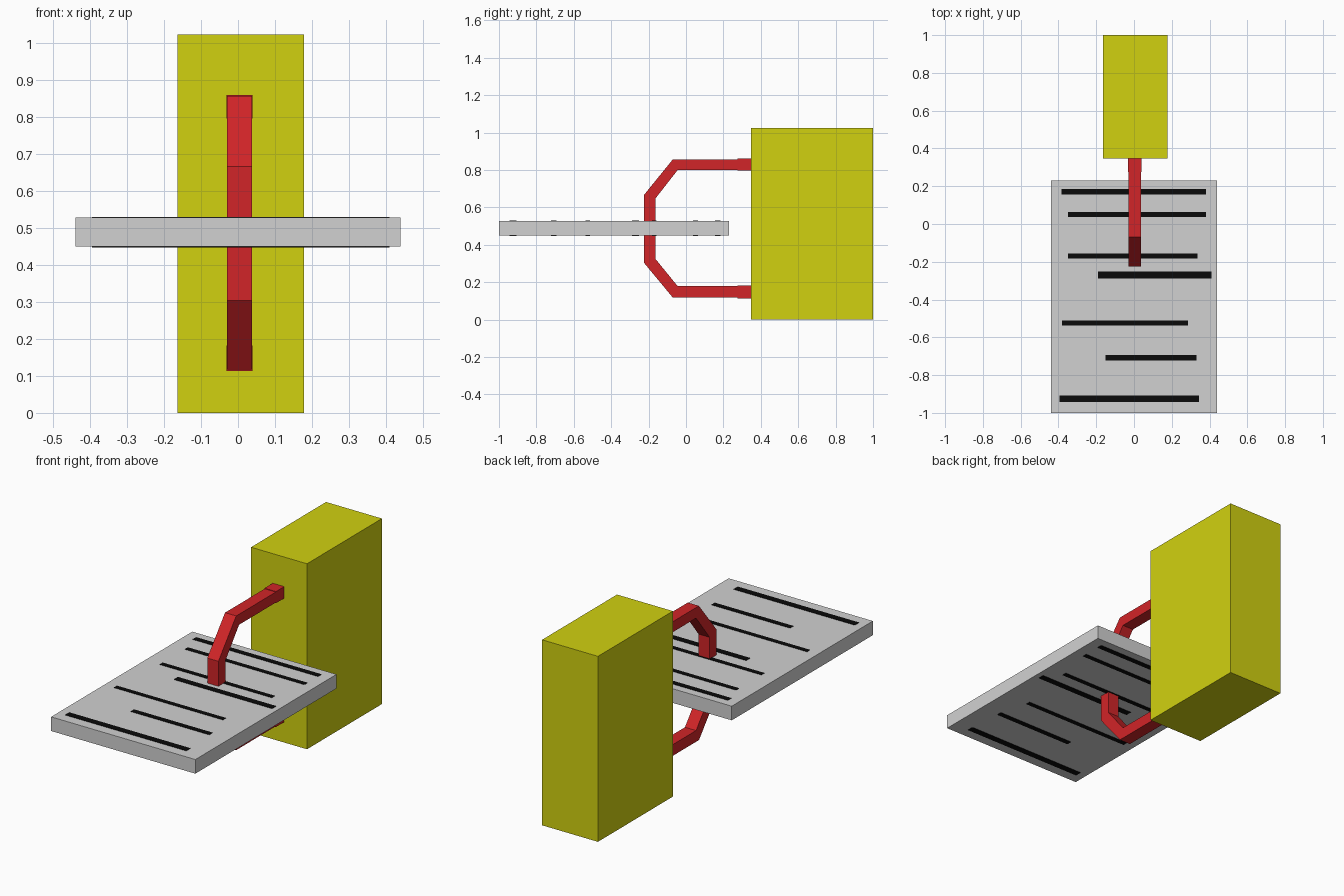
import bpy, bmesh

default = bpy.data.objects.get("Cube")
if default:
    bpy.data.objects.remove(default, do_unlink=True)


def material(name, rgb):
    m = bpy.data.materials.new(name)
    m.use_nodes = True
    m.diffuse_color = (*rgb, 1)
    m.node_tree.nodes["Principled BSDF"].inputs["Base Color"].default_value = (*rgb, 1)
    return m


YELLOW = material("yellow", (0.64, 0.64, 0.005))
RED = material("red", (0.64, 0.018, 0.021))
GREY = material("grey", (0.64, 0.64, 0.64))
BLACK = material("black", (0.003, 0.003, 0.003))


def finish(name, bm, mat):
    bmesh.ops.recalc_face_normals(bm, faces=bm.faces)
    mesh = bpy.data.meshes.new(name)
    bm.to_mesh(mesh)
    bm.free()
    mesh.materials.append(mat)
    obj = bpy.data.objects.new(name, mesh)
    bpy.context.collection.objects.link(obj)
    return obj


def box(name, xs, ys, zs, mat):
    bm = bmesh.new()
    bmesh.ops.create_cube(bm, size=1)
    for v in bm.verts:
        v.co = [(r[0] + r[1]) / 2 + c * (r[1] - r[0])
                for c, r in zip(v.co, (xs, ys, zs))]
    return finish(name, bm, mat)


# Tall body block
box("body", (-0.163, 0.178), (0.347, 1.0), (0.0, 1.023), YELLOW)

# Flat slab threaded on the loop
SLAB_Z = (0.45, 0.528)
box("slab", (-0.44, 0.44), (-1.0, 0.23), SLAB_Z, GREY)

# Faceted loop: outer and inner side outlines paired up, extruded across x
LOOP_X = (-0.03, 0.038)
outer = [(0.36, 0.857), (-0.07, 0.857), (-0.225, 0.666),
         (-0.225, 0.304), (-0.07, 0.117), (0.36, 0.117)]
inner = [(0.36, 0.799), (-0.045, 0.799), (-0.163, 0.648),
         (-0.163, 0.324), (-0.045, 0.179), (0.36, 0.179)]
bm = bmesh.new()
rings = []
for (oy, oz), (iy, iz) in zip(outer, inner):
    rings.append([bm.verts.new(p) for p in (
        (LOOP_X[0], oy, oz), (LOOP_X[1], oy, oz),
        (LOOP_X[1], iy, iz), (LOOP_X[0], iy, iz))])
for a, b in zip(rings, rings[1:]):
    for i in range(4):
        j = (i + 1) % 4
        bm.faces.new((a[i], a[j], b[j], b[i]))
bm.faces.new(rings[0])
bm.faces.new(rings[-1])
finish("loop", bm, RED)

# Slightly thicker ends where the loop enters the body
for name, zs in (("upper", (0.796, 0.86)), ("lower", (0.113, 0.182))):
    box(f"{name}_loop_end", (LOOP_X[0] - 0.001, LOOP_X[1] + 0.001),
        (0.275, 0.36), zs, RED)

# Dark lines on both faces of the slab: centre y, start x, end x, width
lines = [(0.17, -0.385, 0.38, 0.030), (0.05, -0.35, 0.38, 0.026),
         (-0.17, -0.35, 0.335, 0.026), (-0.27, -0.19, 0.41, 0.035),
         (-0.525, -0.38, 0.285, 0.026), (-0.707, -0.15, 0.33, 0.029),
         (-0.925, -0.395, 0.345, 0.036)]
for n, (y, x0, x1, w) in enumerate(lines, 1):
    for side, z in (("bottom", SLAB_Z[0]), ("top", SLAB_Z[1])):
        box(f"{side}_line_{n}", (x0, x1), (y - w / 2, y + w / 2),
            (z - 0.002, z + 0.002), BLACK)
